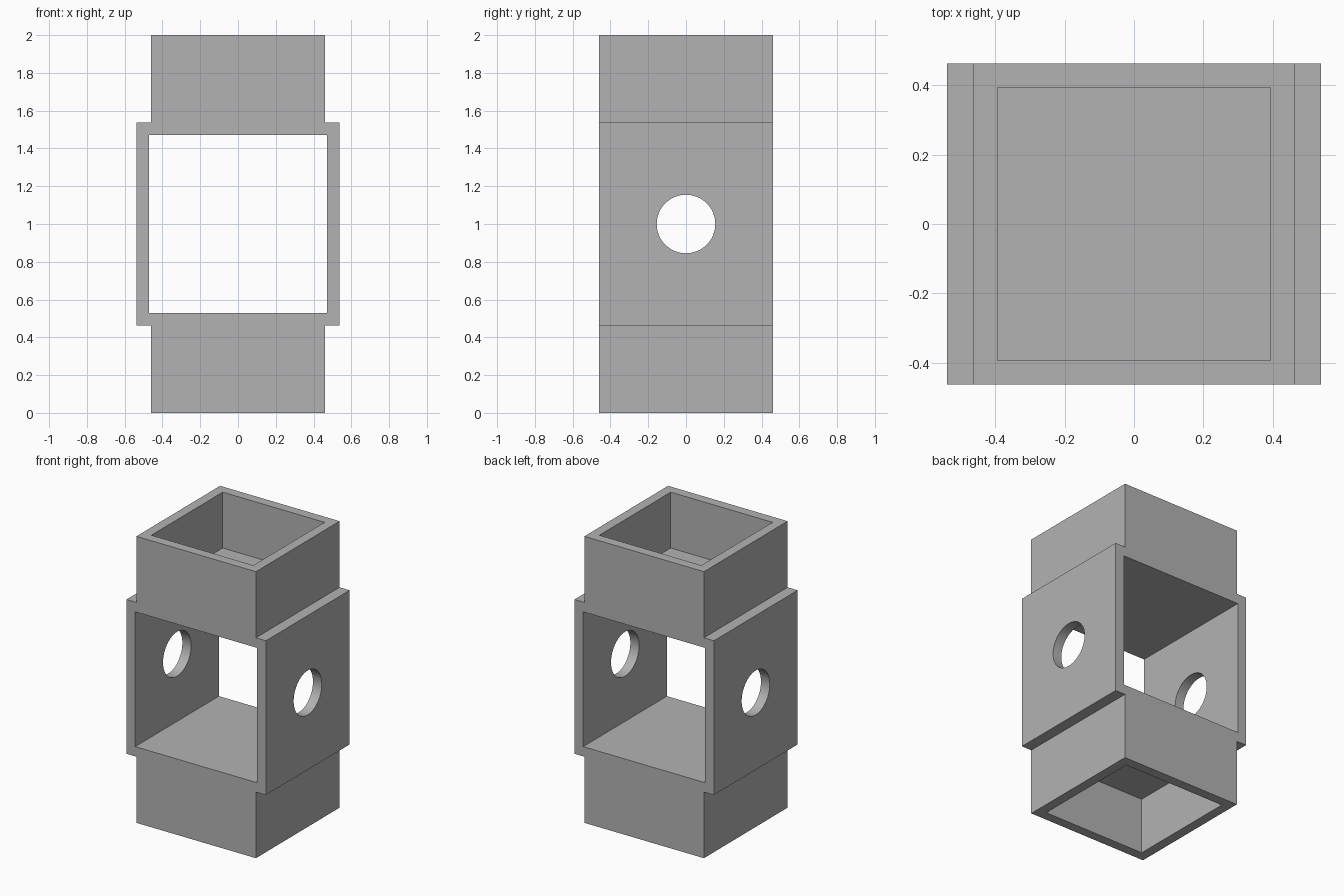
import bpy, bmesh, math
from mathutils import Matrix

old = bpy.data.objects.get("Cube")
if old:
    bpy.data.objects.remove(old, do_unlink=True)

WALL = 0.068
HALF = 0.4615            # half width of the collars and half depth of the body
BODY = 0.5385            # half width and half height of the body
MID = 1.0                # height of the body centre
WELL = 0.39              # depth of the collar recesses
HOLE = 0.155             # radius of the side holes

grey = bpy.data.materials.new("plain grey")
grey.use_nodes = True
grey.diffuse_color = (0.45, 0.45, 0.45, 1)
grey.node_tree.nodes["Principled BSDF"].inputs["Base Color"].default_value = grey.diffuse_color


def make_object(name, bm):
    bmesh.ops.recalc_face_normals(bm, faces=bm.faces)
    mesh = bpy.data.meshes.new(name)
    bm.to_mesh(mesh)
    bm.free()
    mesh.materials.append(grey)
    obj = bpy.data.objects.new(name, mesh)
    bpy.context.collection.objects.link(obj)
    return obj


def box(name, size, z):
    bm = bmesh.new()
    bmesh.ops.create_cube(bm, size=1)
    bmesh.ops.scale(bm, vec=size, verts=bm.verts)
    bmesh.ops.translate(bm, vec=(0, 0, z), verts=bm.verts)
    return make_object(name, bm)


# Housing: stepped outline pushed from front to back
right = [(HALF, 0), (HALF, MID - BODY), (BODY, MID - BODY),
         (BODY, MID + BODY), (HALF, MID + BODY), (HALF, 2)]
outline = right + [(-x, z) for x, z in reversed(right)]
bm = bmesh.new()
face = bm.faces.new([bm.verts.new((x, -HALF, z)) for x, z in outline])
pushed = bmesh.ops.extrude_face_region(bm, geom=[face], use_keep_orig=True)
moved = [v for v in pushed["geom"] if isinstance(v, bmesh.types.BMVert)]
bmesh.ops.translate(bm, vec=(0, 2 * HALF, 0), verts=moved)
housing = make_object("housing", bm)

# Window through the body, and recesses in both collars
opening = 2 * (BODY - WALL)
inside = 2 * (HALF - WALL)
cutters = [box("window_cutter", (opening, 2, opening), MID)]
for name, z in (("top_recess_cutter", 2), ("bottom_recess_cutter", 0)):
    cutters.append(box(name, (inside, inside, 2 * WELL), z))

# Round holes through both side walls
bm = bmesh.new()
bmesh.ops.create_cone(bm, cap_ends=True, segments=64, radius1=HOLE, radius2=HOLE, depth=2,
                      matrix=Matrix.Translation((0, 0, MID)) @ Matrix.Rotation(math.pi / 2, 4, "Y"))
cutters.append(make_object("side_hole_cutter", bm))

# Cut the openings, then drop the cutters
bpy.ops.object.select_all(action="DESELECT")
bpy.context.view_layer.objects.active = housing
housing.select_set(True)
for cutter in cutters:
    cutter.hide_render = True
    mod = housing.modifiers.new(cutter.name, "BOOLEAN")
    mod.operation = "DIFFERENCE"
    mod.solver = "EXACT"
    mod.object = cutter
    bpy.ops.object.modifier_apply(modifier=mod.name)
    bpy.data.objects.remove(cutter, do_unlink=True)

bpy.ops.object.shade_smooth_by_angle(angle=math.radians(30))
